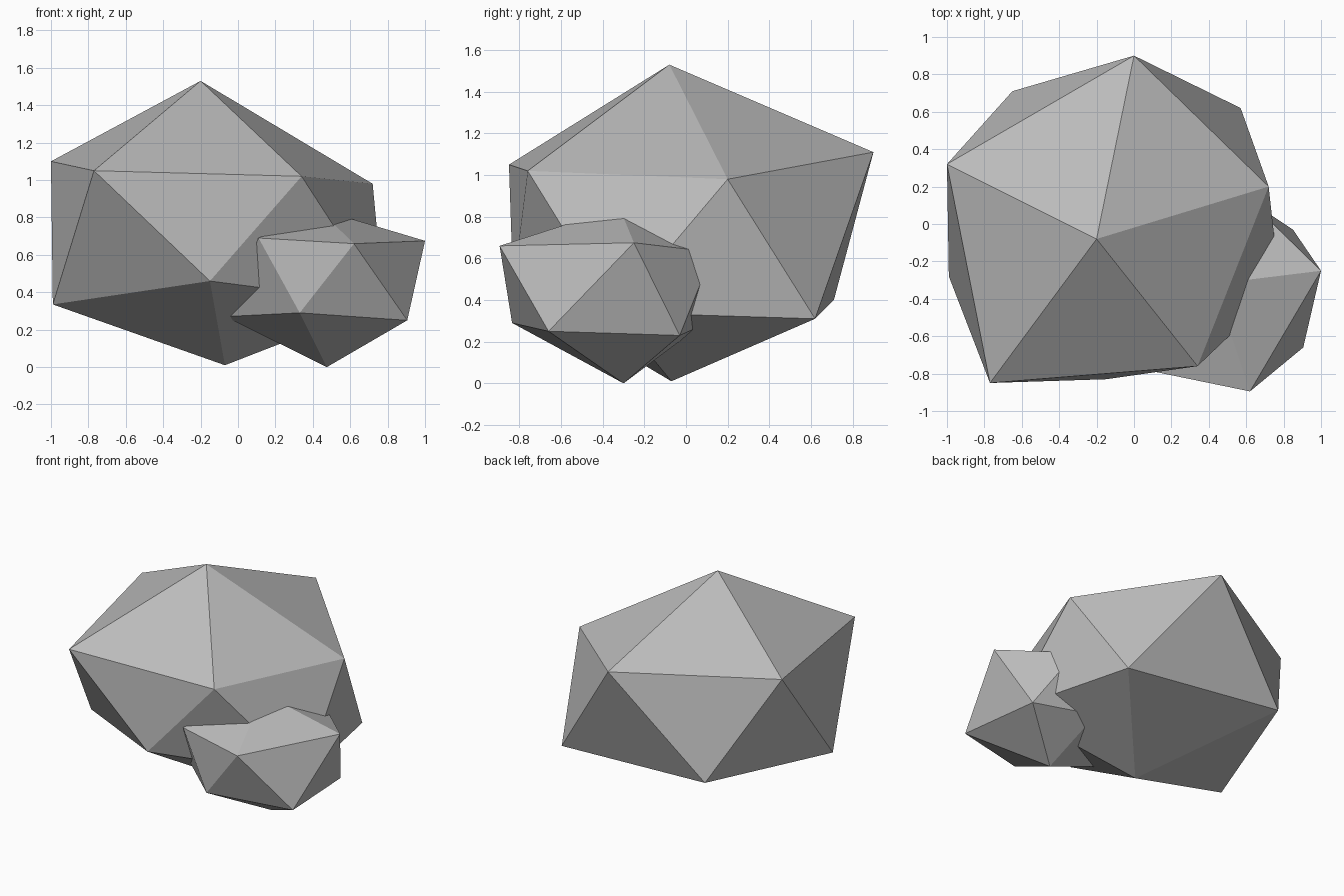
import bpy
import bmesh

# Remove the default object
default_cube = bpy.data.objects.get("Cube")
if default_cube:
    bpy.data.objects.remove(default_cube, do_unlink=True)


def make_material(name, colour):
    material = bpy.data.materials.new(name)
    material.use_nodes = True
    material.diffuse_color = colour
    shader = next(n for n in material.node_tree.nodes if n.type == "BSDF_PRINCIPLED")
    shader.inputs["Base Color"].default_value = colour
    shader.inputs["Roughness"].default_value = 0.9
    return material


def make_boulder(name, peak, upper_ring, lower_ring, base, material):
    """Uneven twenty-sided stone: a peak, two staggered rings of corners and a base."""
    bm = bmesh.new()
    top = bm.verts.new(peak)
    bottom = bm.verts.new(base)
    upper = [bm.verts.new(p) for p in upper_ring]
    lower = [bm.verts.new(p) for p in lower_ring]
    count = len(upper)
    for i in range(count):
        following = (i + 1) % count
        bm.faces.new((top, upper[i], upper[following]))
        bm.faces.new((upper[i], lower[i], upper[following]))
        bm.faces.new((upper[following], lower[i], lower[following]))
        bm.faces.new((bottom, lower[following], lower[i]))
    bmesh.ops.recalc_face_normals(bm, faces=bm.faces[:])
    mesh = bpy.data.meshes.new(name)
    bm.to_mesh(mesh)
    bm.free()
    mesh.materials.append(material)
    boulder = bpy.data.objects.new(name, mesh)
    bpy.context.scene.collection.objects.link(boulder)
    return boulder


stone_grey = make_material("stone_grey", (0.5, 0.5, 0.5, 1))

# Main boulder, rings listed counter-clockwise from the front left
make_boulder(
    "large_boulder",
    peak=(-.2, -.08, 1.53),
    upper_ring=[(-.77, -.85, 1.05), (.34, -.76, 1.02), (.72, .2, .98),
                (0, .9, 1.11), (-1, .32, 1.1)],
    lower_ring=[(-.15, -.83, .46), (.78, -.34, .34), (.57, .62, .31),
                (-.65, .71, .4), (-.99, -.28, .335)],
    base=(-.07, -.07, .01),
    material=stone_grey,
)

# Smaller boulder sunk into the front left flank
make_boulder(
    "small_boulder",
    peak=(.43, -.32, .845),
    upper_ring=[(.11, -.79, .69), (.62, -.895, .66), (1, -.25, .675),
                (.61, .13, .63), (0, .05, .66)],
    lower_ring=[(.33, -.835, .29), (.905, -.66, .25), (.85, -.03, .23),
                (.38, .06, .27), (-.07, -.46, .27)],
    base=(.475, -.3, 0),
    material=stone_grey,
)
